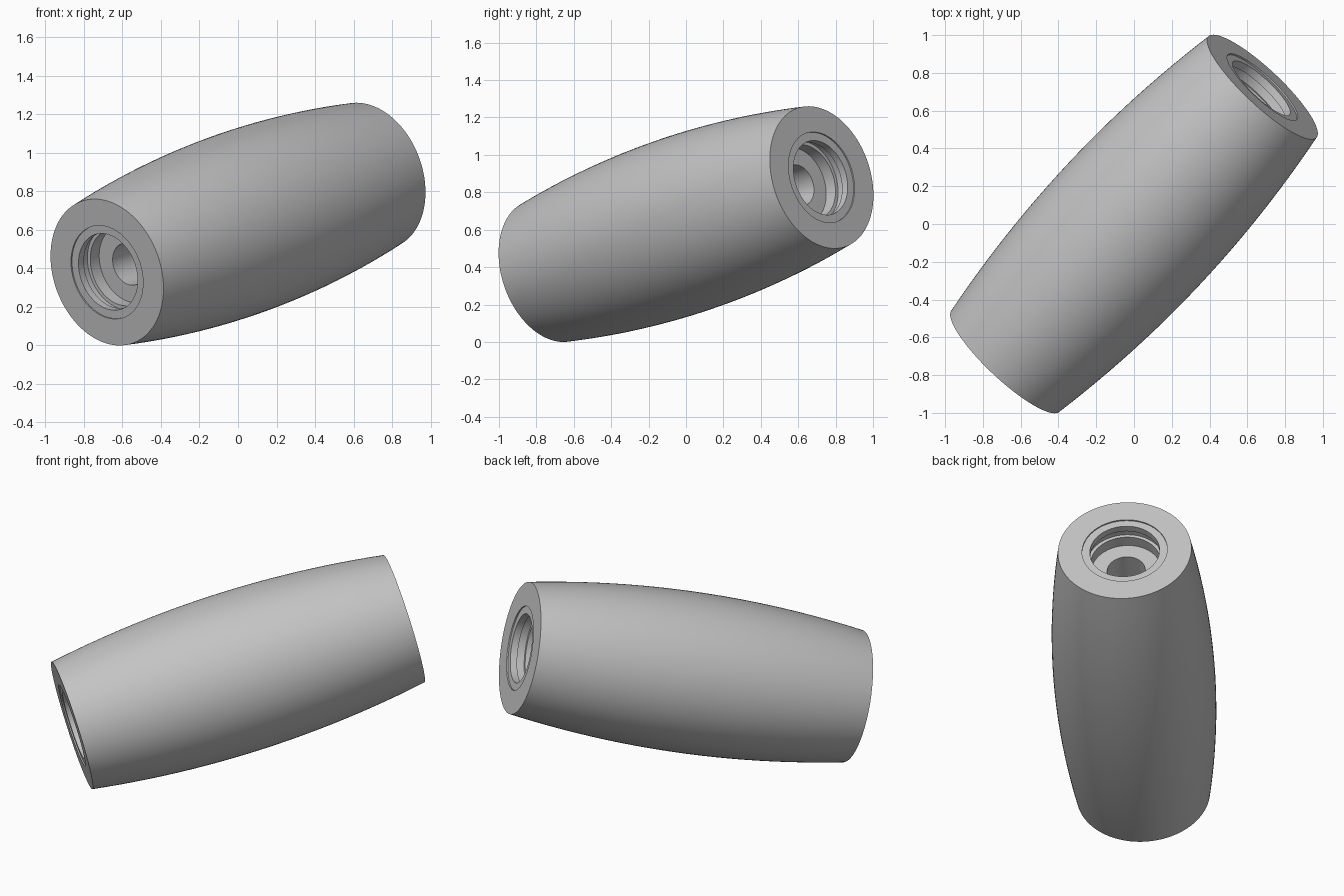
import bpy
import bmesh
import math
from mathutils import Vector

default = bpy.data.objects.get("Cube")
if default:
    bpy.data.objects.remove(default, do_unlink=True)

HALF = 1.025                           # half the length along the axis
R_END, R_MID = 0.392, 0.474            # barrel radii
AXIS = Vector((0.68, 0.725, 0.25))
CENTRE = Vector((0, 0, 0.63))
SEGMENTS = 96

grey = bpy.data.materials.new("plain_grey")
grey.use_nodes = True
colour = (0.55, 0.55, 0.55, 1)
grey.diffuse_color = colour
grey.node_tree.nodes["Principled BSDF"].inputs["Base Color"].default_value = colour


def lathe(name, profile):
    """Revolve a closed (radius, height) profile and lay it along the axis."""
    bm = bmesh.new()
    verts = [bm.verts.new((r, 0, h)) for r, h in profile]
    edges = [bm.edges.new((a, b)) for a, b in zip(verts, verts[1:] + verts[:1])]
    bmesh.ops.spin(bm, geom=verts + edges, cent=(0, 0, 0), axis=(0, 0, 1),
                   angle=math.tau, steps=SEGMENTS, use_merge=True)
    bmesh.ops.remove_doubles(bm, verts=bm.verts, dist=0.0001)
    bmesh.ops.recalc_face_normals(bm, faces=bm.faces)
    mesh = bpy.data.meshes.new(name)
    bm.to_mesh(mesh)
    bm.free()
    mesh.materials.append(grey)
    obj = bpy.data.objects.new(name, mesh)
    bpy.context.collection.objects.link(obj)
    obj.location = CENTRE
    obj.rotation_euler = AXIS.to_track_quat('Z', 'Y').to_euler()
    bpy.ops.object.select_all(action='DESELECT')
    obj.select_set(True)
    bpy.context.view_layer.objects.active = obj
    bpy.ops.object.shade_smooth_by_angle(angle=math.radians(30))
    return obj


# Bulging outer wall, from the low end to the high end
steps = 24
outer = []
for i in range(steps + 1):
    t = 2 * i / steps - 1
    outer.append((R_MID - (R_MID - R_END) * t * t, t * HALF))

# Stepped socket as (radius, depth): shallow rim, bore, snap groove, floor, hole
socket = [(0.25, 0), (0.25, 0.008), (0.205, 0.008), (0.205, 0.05),
          (0.225, 0.05), (0.225, 0.1), (0.205, 0.1), (0.205, 0.17), (0.112, 0.17)]
high_end = [(r, HALF - d) for r, d in socket]
low_end = [(r, d - HALF) for r, d in reversed(socket)]

lathe("barrel_grip", outer + high_end + low_end)
